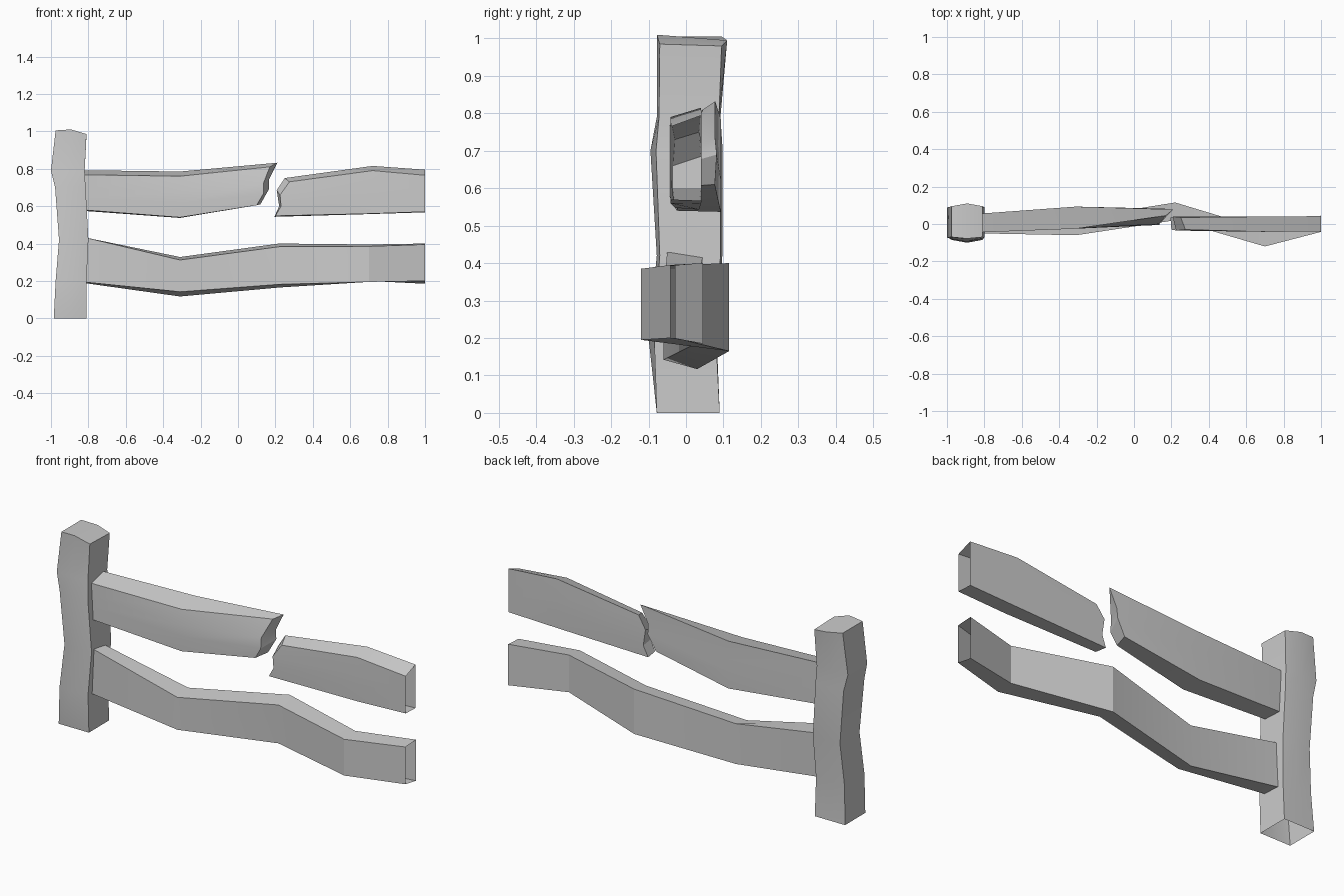
import bpy, bmesh
from math import radians


def loft(name, rings, cap_first=False, cap_last=False):
    """Skin a list of equal-length vertex rings, optionally capping the ends."""
    bm = bmesh.new()
    vs = [[bm.verts.new(p) for p in r] for r in rings]
    n = len(rings[0])
    for a, b in zip(vs, vs[1:]):
        for i in range(n):
            j = (i + 1) % n
            bm.faces.new((a[i], a[j], b[j], b[i]))
    for want, ring in ((cap_first, vs[0]), (cap_last, vs[-1])):
        if want:  # strips between matching front and back points
            for i in range(n // 2 - 1):
                bm.faces.new((ring[i], ring[i + 1], ring[n - 2 - i], ring[n - 1 - i]))
    bmesh.ops.recalc_face_normals(bm, faces=bm.faces)
    me = bpy.data.meshes.new(name)
    bm.to_mesh(me)
    bm.free()
    ob = bpy.data.objects.new(name, me)
    bpy.context.collection.objects.link(ob)
    bpy.context.view_layer.objects.active = ob
    ob.select_set(True)
    bpy.ops.object.shade_smooth_by_angle(angle=radians(25))
    ob.select_set(False)
    return ob


def section(x, yf, yb, zbf, zbb, ztf, ztb, cuts=(0, 1)):
    """Plank cross-section: front side upward, then back side downward."""
    front = [(x, yf, zbf + (ztf - zbf) * t) for t in cuts]
    back = [(x, yb, zbb + (ztb - zbb) * t) for t in cuts]
    return front + back[::-1]


# Post: corners plus a bulging middle on front and back; open at the bottom
# z, left x, right x, front y, front bulge, back y, back bulge
post = [
    (0.00, -0.985, -0.81, -0.078, -0.078, 0.090, 0.090),
    (0.20, -0.975, -0.81, -0.085, -0.100, 0.080, 0.082),
    (0.42, -0.957, -0.80, -0.070, -0.078, 0.092, 0.097),
    (0.70, -0.978, -0.815, -0.080, -0.095, 0.092, 0.098),
    (0.79, -1.000, -0.82, -0.072, -0.078, 0.088, 0.092),
    (0.99, -0.975, -0.81, -0.070, -0.078, 0.095, 0.110),
]
rings = []
for z, xl, xr, yf, yfm, yb, ybm in post:
    xm = (xl + xr) / 2
    rings.append([(xl, yf, z), (xm, yfm, z), (xr, yf, z),
                  (xr, yb, z), (xm, ybm, z), (xl, yb, z)])
# uneven sawn top
rings[-1] = [(x, y, z) for (x, y, _), z in
             zip(rings[-1], (1.005, 1.01, 0.985, 0.98, 0.995, 1.005))]
loft("post", rings, cap_last=True)

# Lower rail: one long crooked plank, open at the far end
loft("lower_rail", [
    section(-0.83, -0.05, 0.045, 0.195, 0.19, 0.435, 0.42),
    section(-0.31, -0.06, 0.03, 0.142, 0.117, 0.312, 0.328),
    section(0.22, 0.02, 0.115, 0.182, 0.165, 0.383, 0.40),
    section(0.70, -0.12, -0.03, 0.195, 0.20, 0.385, 0.395),
    section(1.00, -0.042, 0.045, 0.20, 0.185, 0.395, 0.40),
])

# Upper rail, left piece, with a capped jagged break
cuts = (0, 0.35, 0.62, 1)
left_break = ([(0.10, 0.00, 0.605), (0.135, -0.005, 0.665),
               (0.135, 0.00, 0.72), (0.17, 0.045, 0.81)] +
              [(0.21, 0.078, 0.832), (0.165, 0.077, 0.74),
               (0.165, 0.082, 0.69), (0.12, 0.077, 0.61)])
loft("upper_rail_left", [
    section(-0.83, -0.045, 0.055, 0.58, 0.575, 0.768, 0.792, cuts),
    section(-0.31, -0.025, 0.093, 0.54, 0.537, 0.76, 0.785, cuts),
    left_break,
], cap_last=True)

# Upper rail, right piece, capped at the break and open at the far end
right_break = ([(0.20, -0.03, 0.548), (0.23, -0.035, 0.60),
                (0.225, -0.035, 0.66), (0.275, -0.03, 0.73)] +
               [(0.25, 0.035, 0.75), (0.207, 0.04, 0.685),
                (0.22, 0.04, 0.60), (0.195, 0.035, 0.543)])
loft("upper_rail_right", [
    right_break,
    section(0.72, -0.042, 0.04, 0.56, 0.558, 0.79, 0.815, cuts),
    section(1.00, -0.04, 0.042, 0.57, 0.567, 0.765, 0.795, cuts),
], cap_first=True)
